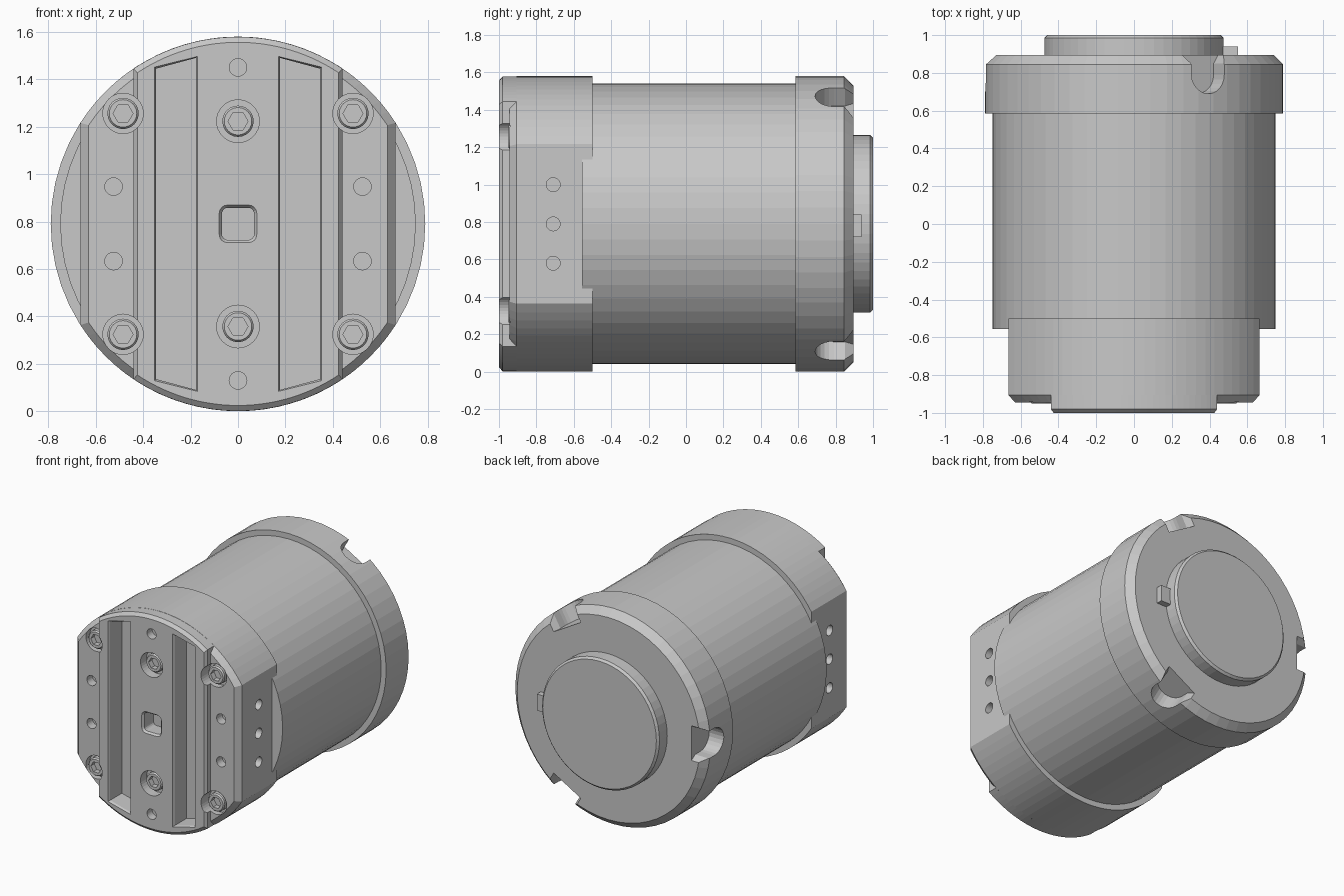
import bpy, bmesh, math
from mathutils import Matrix, Vector

if "Cube" in bpy.data.objects:
    bpy.data.objects.remove(bpy.data.objects["Cube"])

CZ = 0.79                                   # height of the main axis
CENTRE = Matrix.Translation((0, 0, CZ))

grey = bpy.data.materials.new("plain_grey")
grey.use_nodes = True
colour = (0.58, 0.58, 0.58, 1)
grey.diffuse_color = colour
grey.node_tree.nodes["Principled BSDF"].inputs["Base Color"].default_value = colour


def outline(r, half=None, n=28):
    """Circle in x/z, optionally cut flat at x = +-half."""
    a = math.acos(half / r) if half else 0
    count = n if half else n - 1
    pts = []
    for start in (a, math.pi + a):
        for i in range(count + 1):
            t = start + (math.pi - 2 * a) * i / n
            pts.append((r * math.cos(t), r * math.sin(t)))
    return pts


def loft(bm, levels, matrix=CENTRE):
    """Skin a closed solid through (y, outline) levels."""
    rings = [[bm.verts.new(matrix @ Vector((x, y, z))) for x, z in pts] for y, pts in levels]
    faces = [bm.faces.new(rings[0]), bm.faces.new(rings[-1])]
    for a, b in zip(rings, rings[1:]):
        for i in range(len(a)):
            j = (i + 1) % len(a)
            faces.append(bm.faces.new((a[i], a[j], b[j], b[i])))
    bmesh.ops.recalc_face_normals(bm, faces=faces)


def cylinder(bm, x, z, r, y0, y1, n=12):
    loft(bm, [(y0, outline(r, n=n)), (y1, outline(r, n=n))], Matrix.Translation((x, 0, z)))


def finish(bm, name):
    mesh = bpy.data.meshes.new(name)
    bm.to_mesh(mesh)
    bm.free()
    mesh.materials.append(grey)
    obj = bpy.data.objects.new(name, mesh)
    bpy.context.collection.objects.link(obj)
    return obj


def solid(name, levels):
    bm = bmesh.new()
    loft(bm, levels)
    return finish(bm, name)


def cut(obj, cutter):
    mod = obj.modifiers.new("cut", 'BOOLEAN')
    mod.operation = 'DIFFERENCE'
    mod.solver = 'EXACT'
    mod.object = cutter
    bpy.context.view_layer.update()
    graph = bpy.context.evaluated_depsgraph_get()
    mesh = bpy.data.meshes.new_from_object(obj.evaluated_get(graph))
    obj.modifiers.clear()
    obj.data = mesh


# Barrel, rear collar and rear boss
solid("barrel", [(-0.555, outline(0.75)), (0.6, outline(0.75))])
collar = solid("rear_collar", [(0.585, outline(0.79)), (0.845, outline(0.79)), (0.895, outline(0.74))])
solid("rear_boss", [(0.88, outline(0.475)), (0.985, outline(0.475)), (1.0, outline(0.46))])

# Locating key beside the boss
bm = bmesh.new()
bmesh.ops.create_cube(bm, size=1, matrix=Matrix.Translation((0.5, 0.912, CZ - 0.01))
                      @ Matrix.Diagonal((0.1, 0.055, 0.12, 1)))
finish(bm, "locating_key")

# Three U-shaped notches in the collar
arc = [(0.1 * math.cos(t), 0.79 + 0.1 * math.sin(t))
       for t in [math.pi * (1 + i / 12) for i in range(13)]]
notch = arc + [(0.1, 0.85), (0.13, 0.9), (0.13, 1), (-0.13, 1), (-0.13, 0.9), (-0.1, 0.85)]
swap = Matrix(((1, 0, 0, 0), (0, 0, 1, 0), (0, 1, 0, 0), (0, 0, 0, 1)))
bm = bmesh.new()
for angle in (30, 150, 270):
    loft(bm, [(0.67, notch), (0.95, notch)],
         CENTRE @ Matrix.Rotation(math.radians(angle), 4, 'Y') @ swap)
cutter = finish(bm, "notch_cutter")
cut(collar, cutter)
bpy.data.objects.remove(cutter)

# Front cap with flat sides, and the raised central band
cap = solid("front_cap", [(-0.5, outline(0.79, 0.665)), (-0.905, outline(0.79, 0.665)),
                          (-0.945, outline(0.755, 0.63))])
band = solid("front_band", [(-0.84, outline(0.789, 0.44)), (-0.98, outline(0.789, 0.44)),
                            (-1.0, outline(0.766, 0.425))])

# Pockets, grooves and holes of the front
centre_screws = [(0, CZ + s * 0.433) for s in (-1, 1)]
corner_screws = [(sx * 0.485, CZ + sz * 0.466) for sx in (-1, 1) for sz in (-1, 1)]
bm = bmesh.new()
for s in (-1, 1):
    groove = [(s * x, z) for x, z in ((0.178, -0.7), (0.345, -0.655), (0.345, 0.655), (0.178, 0.7))]
    lip = [(x + s * dx, z * 1.01) for (x, z), dx in zip(groove, (-0.008, 0.008, 0.008, -0.008))]
    loft(bm, [(-0.85, groove), (-0.985, groove), (-1.001, lip), (-1.1, lip)])
    cylinder(bm, 0, CZ + s * 0.66, 0.037, -0.94, -1.1)
    for z in (-0.157, 0.157):
        cylinder(bm, s * 0.525, CZ + z, 0.037, -0.88, -1.1)
    for z in (-0.21, 0, 0.21):              # side holes
        loft(bm, [(0.6, outline(0.037, n=12)), (0.9, outline(0.037, n=12))],
             Matrix.Translation((0, -0.71, CZ + z)) @ Matrix.Rotation(-s * math.pi / 2, 4, 'Z'))
for x, z in centre_screws:
    cylinder(bm, x, z, 0.09, -0.93, -1.1, 16)
for x, z in corner_screws:
    cylinder(bm, x, z, 0.085, -0.9, -1.1, 16)


def rounded_square(half, r):
    pts = []
    for k in range(4):
        cx = half - r if k in (0, 3) else r - half
        cz = half - r if k < 2 else r - half
        for i in range(5):
            t = math.pi / 2 * (k + i / 4)
            pts.append((cx + r * math.cos(t), cz + r * math.sin(t)))
    return pts


small, large = rounded_square(0.068, 0.025), rounded_square(0.08, 0.035)
loft(bm, [(-0.88, small), (-0.985, small), (-1.001, large), (-1.1, large)])
cutter = finish(bm, "front_cutter")
for part in (cap, band):
    cut(part, cutter)
bpy.data.objects.remove(cutter)

# Socket-head screws
bm, hexes = bmesh.new(), bmesh.new()
for places, base, top in ((centre_screws, -0.92, -0.975), (corner_screws, -0.89, -0.95)):
    for x, z in places:
        at = Matrix.Translation((x, 0, z))
        loft(bm, [(base, outline(0.066, n=12)), (top + 0.01, outline(0.066, n=12)),
                  (top, outline(0.058, n=12))], at)
        cylinder(hexes, x, z, 0.042, top + 0.04, top - 0.1, 3)
screws = finish(bm, "screw_heads")
cutter = finish(hexes, "socket_cutter")
cut(screws, cutter)
bpy.data.objects.remove(cutter)
